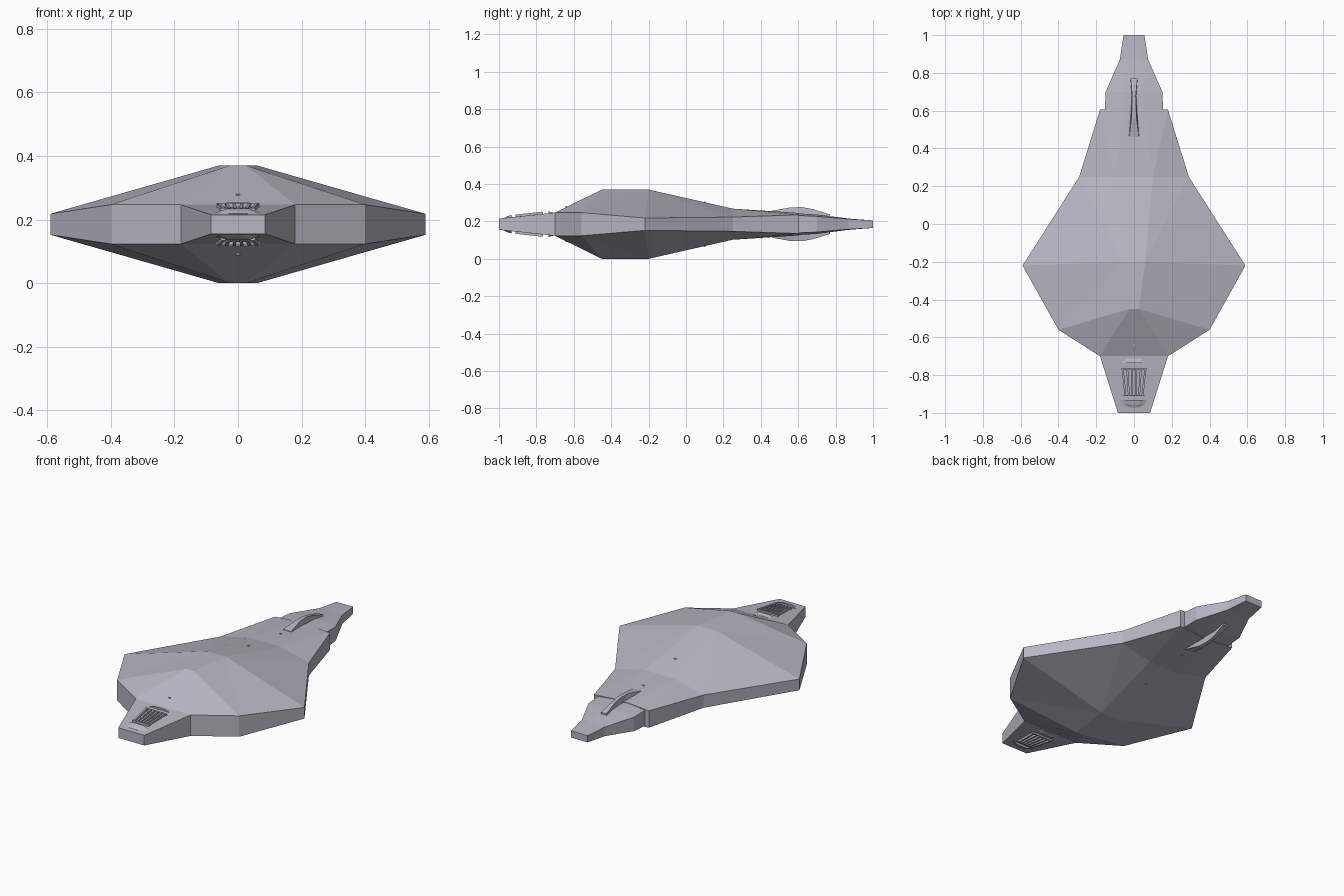
import bpy, bmesh
from mathutils import Matrix, Vector

cube = bpy.data.objects.get("Cube")
if cube:
    bpy.data.objects.remove(cube, do_unlink=True)

MID = 0.185  # height of the plane the craft is mirrored about

grey = bpy.data.materials.new("lavender_grey")
grey.use_nodes = True
colour = (0.48, 0.47, 0.55, 1)
grey.diffuse_color = colour
grey.node_tree.nodes["Principled BSDF"].inputs["Base Color"].default_value = colour


def finish(name, bm):
    bmesh.ops.remove_doubles(bm, verts=bm.verts, dist=0.0001)
    bmesh.ops.recalc_face_normals(bm, faces=bm.faces)
    mesh = bpy.data.meshes.new(name)
    bm.to_mesh(mesh)
    bm.free()
    mesh.materials.append(grey)
    obj = bpy.data.objects.new(name, mesh)
    obj.location.z = MID
    bpy.context.collection.objects.link(obj)
    return obj


def loft(name, stations):
    """Faceted body, mirrored in x and z. Each station holds a ridge point,
    a rim point and which way the facet behind it is split."""
    bm = bmesh.new()
    for sx in (1, -1):
        for sz in (1, -1):
            rows = []
            for ridge, rim, split in stations:
                pts = [(0, ridge[1], ridge[2]), ridge, rim,
                       (rim[0], rim[1], 0), (0, rim[1], 0)]
                rows.append([bm.verts.new((x * sx, y, z * sz)) for x, y, z in pts])
            for a, b, station in zip(rows, rows[1:], stations):
                bm.faces.new((a[0], a[1], b[1], b[0]))
                bm.faces.new((a[2], a[3], b[3], b[2]))
                if station[2] == "out":
                    bm.faces.new((a[1], a[2], b[2]))
                    bm.faces.new((a[1], b[2], b[1]))
                else:
                    bm.faces.new((a[1], a[2], b[1]))
                    bm.faces.new((a[2], b[2], b[1]))
            bm.faces.new(rows[0])
            bm.faces.new(rows[-1])
    return finish(name, bm)


def bars(name, segments, width, height):
    """Thin bars along pairs of points, repeated on the underside."""
    bm = bmesh.new()
    for p, q in segments:
        p, q = Vector(p), Vector(q)
        d = q - p
        side = d.cross(Vector((0, 0, 1))).normalized()
        up = side.cross(d).normalized()
        m = Matrix((side * width, d, up * height)).transposed().to_4x4()
        m.translation = (p + q) / 2
        bmesh.ops.create_cube(bm, size=1, matrix=m)
    obj = finish(name, bm)
    mirror = obj.modifiers.new("underside", 'MIRROR')
    mirror.use_axis = (False, False, True)


# Main body with nose
loft("hull", [
    ((0.03, -1.0, 0.03), (0.085, -1.0, 0.03), "in"),
    ((0.06, -0.7, 0.062), (0.18, -0.7, 0.062), "in"),
    ((0.025, -0.45, 0.185), (0.40, -0.56, 0.062), "in"),
    ((0.06, -0.2, 0.185), (0.59, -0.22, 0.033), "out"),
    ((0.10, 0.25, 0.083), (0.29, 0.25, 0.038), "out"),
    ((0.05, 0.605, 0.06), (0.18, 0.605, 0.05), "in"),
])

# Narrower stepped tail
loft("tail", [
    ((0.06, 0.59, 0.058), (0.155, 0.59, 0.047), "out"),
    ((0.05, 0.7, 0.052), (0.15, 0.7, 0.042), "out"),
    ((0.03, 0.87, 0.03), (0.075, 0.87, 0.027), "out"),
    ((0.02, 1.0, 0.02), (0.055, 1.0, 0.02), "in"),
])

# Slim fin passing through the tail, showing above and below
loft("tail_fin", [
    ((0.026, 0.46, 0.072), (0.028, 0.46, 0.05), "out"),
    ((0.013, 0.56, 0.090), (0.022, 0.56, 0.05), "out"),
    ((0.011, 0.62, 0.091), (0.016, 0.62, 0.05), "out"),
    ((0.009, 0.68, 0.080), (0.013, 0.68, 0.04), "out"),
    ((0.018, 0.77, 0.052), (0.02, 0.77, 0.03), "out"),
])


def nose(x, y, lift=0.0):
    return (x, y, 0.03 + (y + 1) * 0.107 + lift)


# Rounded caps at both ends of the nose vent
loft("vent_front_cap", [
    (nose(0.015, -0.972, 0.001), nose(0.035, -0.972), "out"),
    (nose(0.03, -0.955, 0.008), nose(0.058, -0.955), "out"),
    (nose(0.035, -0.932, 0.012), nose(0.07, -0.932), "out"),
])
loft("vent_rear_cap", [
    (nose(0.035, -0.735, 0.010), nose(0.065, -0.735), "out"),
    (nose(0.02, -0.712, 0.001), nose(0.045, -0.712), "out"),
])

# Slats fan out towards the rear between two cross bars
slats = [(nose(0.045 * t, -0.91, 0.006), nose(0.06 * t, -0.77, 0.006))
         for t in (-1, -0.6, -0.2, 0.2, 0.6, 1)]
bars("vent_slats", slats, 0.010, 0.012)
bars("vent_cross_bars", [(nose(-w, y, 0.004), nose(w, y, 0.004))
                         for w, y in ((0.07, -0.768), (0.055, -0.908))], 0.007, 0.012)

# Tiny surface fittings
fittings = [((s * 0.07, y, 0.058), (s * 0.07, y + 0.012, 0.058))
            for s in (-1, 1) for y in (0.52, 0.54, 0.56)]
fittings += [((-0.006, y, z), (0.006, y, z))
             for y, z in ((-0.64, 0.093), (0.10, 0.118), (0.40, 0.074))]
bars("surface_fittings", fittings, 0.006, 0.006)
